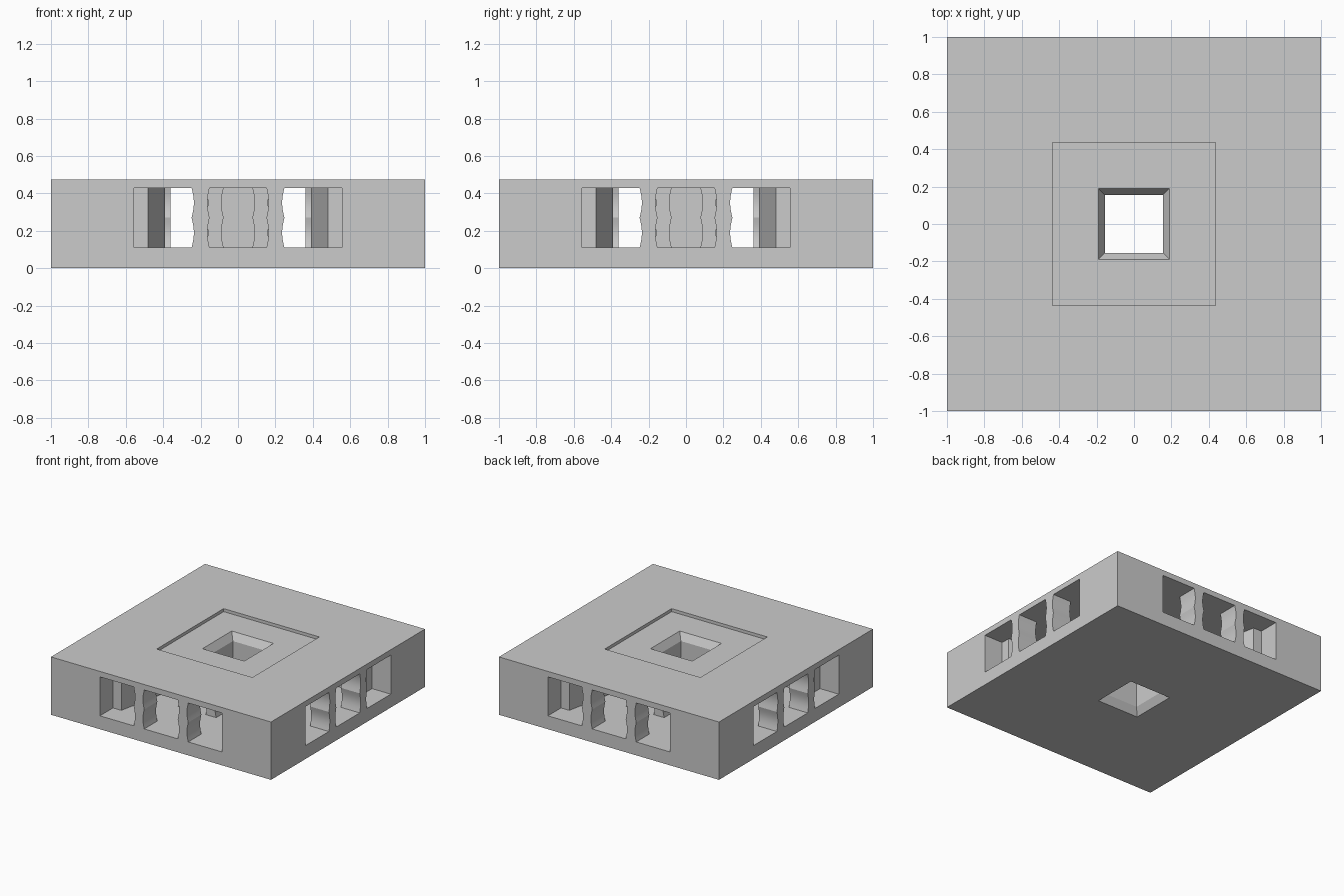
import bpy, bmesh, math
from mathutils import Matrix

cube = bpy.data.objects.get("Cube")
if cube:
    bpy.data.objects.remove(cube, do_unlink=True)

grey = bpy.data.materials.new("plain_grey")
grey.use_nodes = True
colour = (0.6, 0.6, 0.6, 1)
grey.diffuse_color = colour
grey.node_tree.nodes["Principled BSDF"].inputs["Base Color"].default_value = colour

TOP, FLOOR, CEILING, RECESS = 0.475, 0.11, 0.43, 0.45


def finish(name, bm, helper=False):
    bmesh.ops.recalc_face_normals(bm, faces=bm.faces)
    mesh = bpy.data.meshes.new(name)
    bm.to_mesh(mesh)
    bm.free()
    mesh.materials.append(grey)
    obj = bpy.data.objects.new(name, mesh)
    bpy.context.collection.objects.link(obj)
    if helper:
        obj.hide_render = True
        obj.hide_viewport = True
    return obj


def loft(name, rings, helper=False):
    """Skin a stack of equal-length rings and cap both ends."""
    bm = bmesh.new()
    loops = [[bm.verts.new(p) for p in ring] for ring in rings]
    for a, b in zip(loops, loops[1:]):
        for i in range(len(a)):
            j = (i + 1) % len(a)
            bm.faces.new((a[i], a[j], b[j], b[i]))
    bm.faces.new(loops[0])
    bm.faces.new(loops[-1])
    return finish(name, bm, helper)


def square(r, z):
    return [(-r, -r, z), (r, -r, z), (r, r, z), (-r, r, z)]


def cut(obj, cutter):
    mod = obj.modifiers.new(cutter.name, "BOOLEAN")
    mod.operation = "DIFFERENCE"
    mod.solver = "EXACT"
    mod.object = cutter


# Main block
block = loft("block", [square(1, 0), square(1, TOP)])

# Four funnel-shaped passages meeting in a central room
arm = [(-.39, -.39), (-.48, -.83), (-.555, -.83), (-.555, -1.1),
       (.555, -1.1), (.555, -.83), (.48, -.83)]
plan = []
for k in range(4):
    c, s = round(math.cos(k * math.pi / 2)), round(math.sin(k * math.pi / 2))
    plan += [(c * x - s * y, s * x + c * y) for x, y in arm]
passages = loft("passage_cutter", [[(x, y, z) for x, y in plan]
                                   for z in (FLOOR, CEILING)], True)
cut(block, passages)

# Shallow top recess and bevelled central shaft opening
cut(block, loft("recess_cutter", [square(.435, RECESS), square(.435, .6)], True))
cut(block, loft("shaft_cutter", [square(.19, -.1), square(.19, 0), square(.155, .06),
                                 square(.155, .39), square(.19, RECESS),
                                 square(.19, .6)], True))

# Shaft walls inside the room
shaft = loft("shaft_wall", [square(.2, FLOOR), square(.2, CEILING)])
cut(shaft, loft("shaft_bore", [square(.155, 0), square(.155, .39),
                               square(.19, RECESS)], True))


# Posts with two concave hollows on each side
def post(name, x, y0, y1, turn):
    steps = 24
    edge = []
    for i in range(steps + 1):
        t = i / steps
        half = .048 - .012 * abs(math.sin(2 * math.pi * t))
        edge.append((half, FLOOR + t * (CEILING - FLOOR)))
    outline = [(x + h, z) for h, z in edge] + [(x - h, z) for h, z in reversed(edge)]
    obj = loft(name, [[(px, y, z) for px, z in outline] for y in (y0, y1)])
    obj.data.transform(Matrix.Rotation(turn * math.pi / 2, 4, "Z"))
    bpy.ops.object.select_all(action="DESELECT")
    obj.select_set(True)
    bpy.context.view_layer.objects.active = obj
    bpy.ops.object.shade_smooth_by_angle(angle=math.radians(20))


for turn, side in enumerate(("front", "left", "back", "right")):
    for sign, hand in ((-1, "a"), (1, "b")):
        post(f"{side}_outer_post_{hand}", sign * .2, -1, -.83, turn)
        post(f"{side}_inner_post_{hand}", sign * .125, -.53, -.36, turn)
